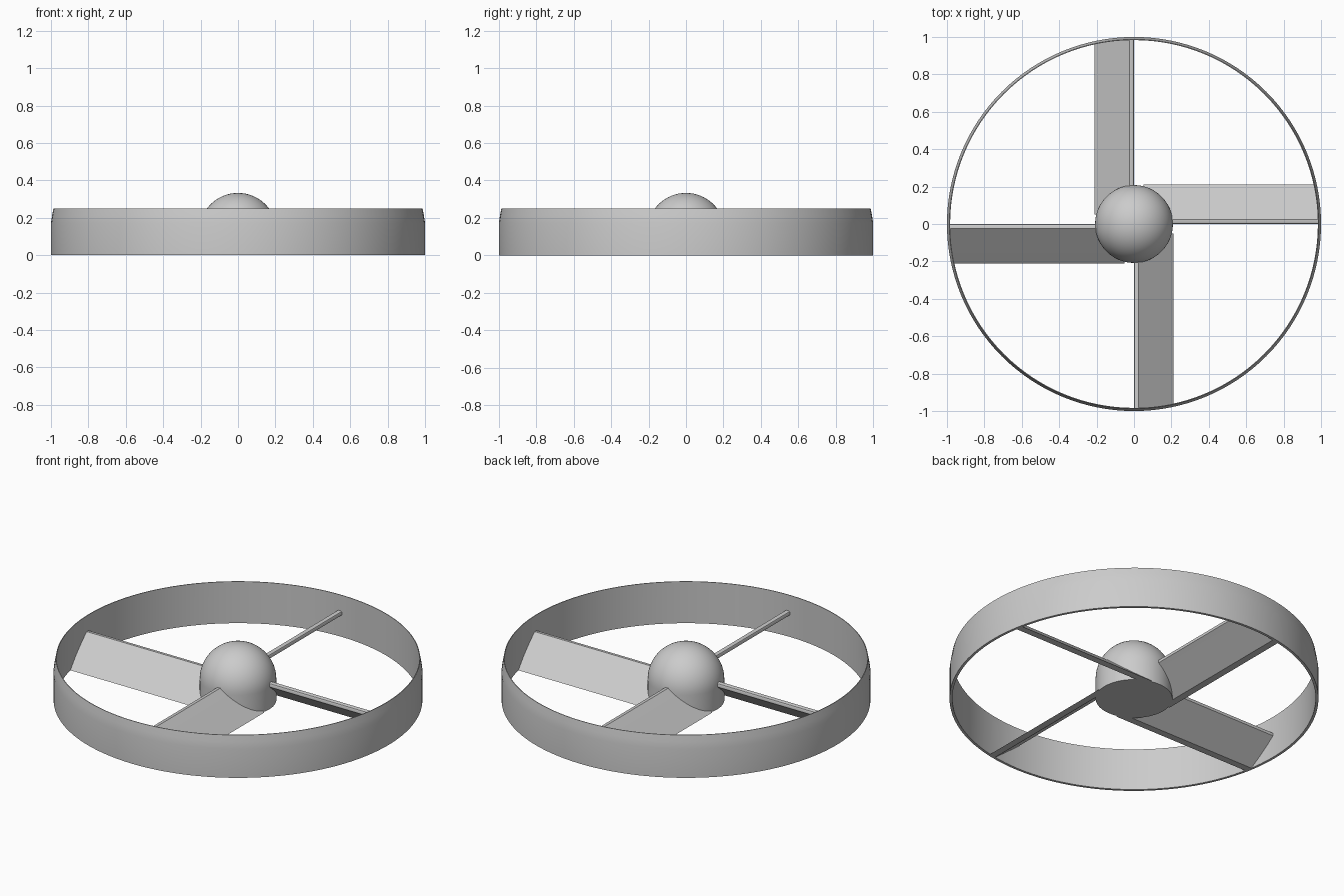
import bpy, bmesh, math
from mathutils import Matrix

cube = bpy.data.objects.get("Cube")
if cube:
    bpy.data.objects.remove(cube, do_unlink=True)

GREY = (0.6, 0.6, 0.6, 1.0)
grey = bpy.data.materials.new("light_grey")
grey.use_nodes = True
grey.diffuse_color = GREY
grey.node_tree.nodes["Principled BSDF"].inputs["Base Color"].default_value = GREY


def finish(name, bm):
    """Turn a bmesh into a named, coloured, smooth-by-angle object."""
    bmesh.ops.remove_doubles(bm, verts=bm.verts, dist=1e-5)
    bmesh.ops.recalc_face_normals(bm, faces=bm.faces)
    mesh = bpy.data.meshes.new(name)
    bm.to_mesh(mesh)
    bm.free()
    obj = bpy.data.objects.new(name, mesh)
    bpy.context.collection.objects.link(obj)
    mesh.materials.append(grey)
    bpy.ops.object.select_all(action="DESELECT")
    obj.select_set(True)
    bpy.context.view_layer.objects.active = obj
    bpy.ops.object.shade_smooth_by_angle(angle=math.radians(30))
    return obj


def lathe(name, profile, steps, closed=False):
    """Spin a (radius, height) profile around the vertical axis."""
    bm = bmesh.new()
    verts = [bm.verts.new((r, 0, z)) for r, z in profile]
    pairs = list(zip(verts, verts[1:]))
    if closed:
        pairs.append((verts[-1], verts[0]))
    edges = [bm.edges.new(p) for p in pairs]
    bmesh.ops.spin(bm, geom=verts + edges, cent=(0, 0, 0), axis=(0, 0, 1),
                   angle=math.tau, steps=steps, use_merge=True)
    return finish(name, bm)


# Outer ring: thin band with a tapered upper lip
lathe("outer_ring", [(0.985, 0), (1.0, 0), (1.0, 0.172), (0.994, 0.212),
                     (0.987, 0.25), (0.983, 0.25)], 128, closed=True)

# Hub: short cylinder with a domed top
HUB_R, HUB_Z = 0.208, 0.125
dome = [(HUB_R * math.cos(a), HUB_Z + HUB_R * math.sin(a))
        for a in (math.pi / 2 * i / 16 for i in range(17))]
lathe("hub", [(0, 0), (HUB_R, 0)] + dome, 64)

# Blade section across the span: rounded leading lip, sloping plate, flat foot
SECTION = [(0, 0.133), (0, 0.146), (0.003, 0.152), (0.009, 0.155), (0.025, 0.155),
           (0.118, 0.0775), (0.21, 0), (0.168, 0), (0.085, 0.066)]
TIP_R = 0.989


def blade(name, angle):
    bm = bmesh.new()
    root = [bm.verts.new((0.05, y, z)) for y, z in SECTION]
    tip = [bm.verts.new((math.sqrt(TIP_R ** 2 - y * y), y, z)) for y, z in SECTION]
    n = len(SECTION)
    for i in range(n):
        j = (i + 1) % n
        bm.faces.new((root[i], root[j], tip[j], tip[i]))
    bm.faces.new(root)
    bm.faces.new(tip)
    bm.transform(Matrix.Rotation(angle, 4, "Z"))
    return finish(name, bm)


for k, side in enumerate(("left", "back", "right", "front")):
    blade(side + "_blade", k * math.pi / 2)
